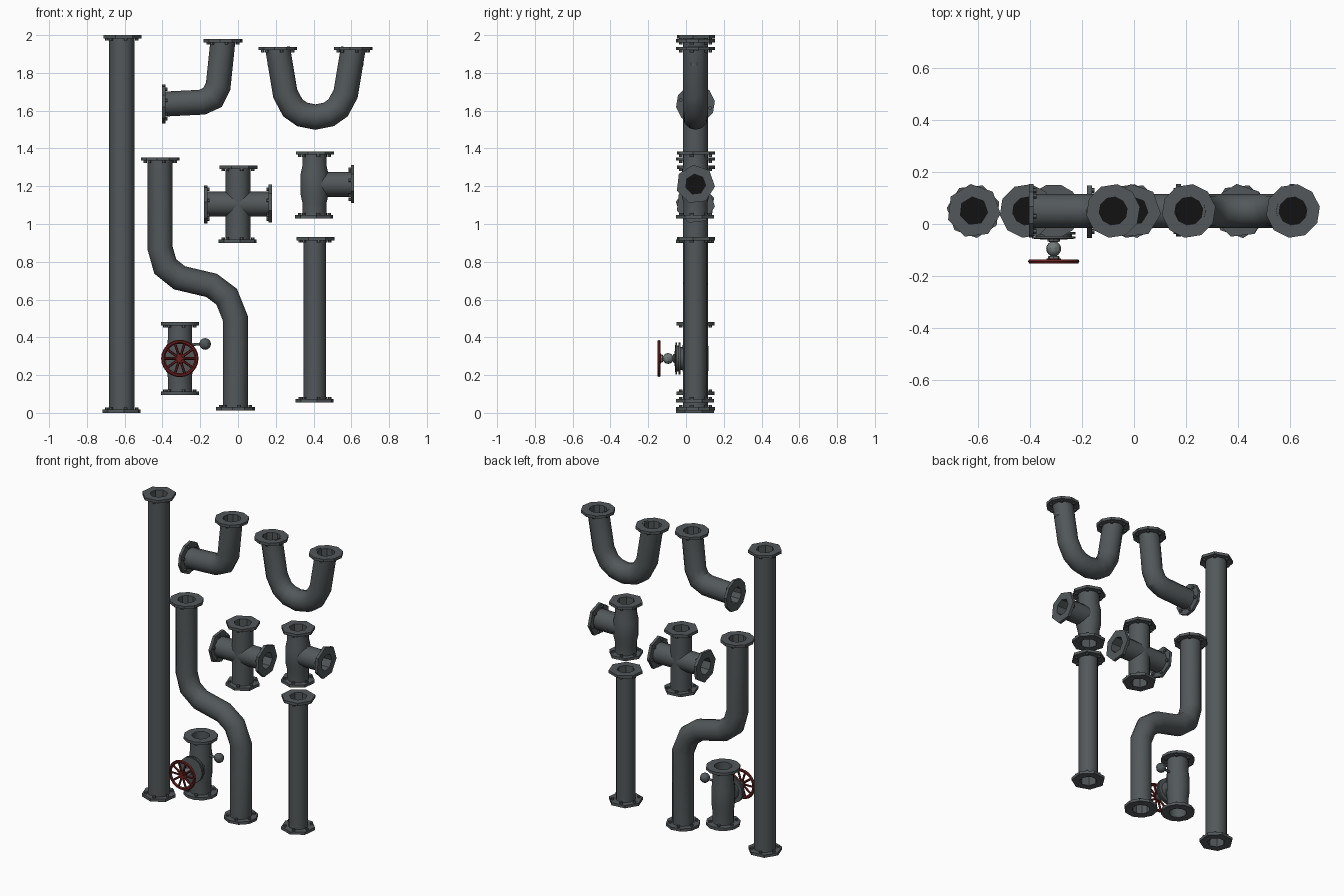
import bpy, bmesh
from math import pi, sin, cos, radians
from mathutils import Vector

cube = bpy.data.objects.get("Cube")
if cube:
    bpy.data.objects.remove(cube)


def material(name, rgb):
    m = bpy.data.materials.new(name)
    m.use_nodes = True
    m.diffuse_color = (*rgb, 1)
    bsdf = next(n for n in m.node_tree.nodes if n.type == 'BSDF_PRINCIPLED')
    bsdf.inputs["Base Color"].default_value = (*rgb, 1)
    bsdf.inputs["Roughness"].default_value = 0.6
    return m


IRON = material("dark grey iron", (0.085, 0.097, 0.102))
BORE = material("black bore", (0.006, 0.006, 0.007))
RED = material("dark red paint", (0.14, 0.014, 0.014))
STEEL = material("stem steel", (0.17, 0.19, 0.19))

Y0 = 0.05            # shared centre plane of all the pipes
R = 0.066            # pipe radius
UP, DOWN = Vector((0, 0, 1)), Vector((0, 0, -1))
LEFT, RIGHT = Vector((1, 0, 0)), Vector((-1, 0, 0))
FRONT = Vector((0, -1, 0))


def at(x, z, y=Y0):
    return Vector((x, y, z))


def skin(bm, rings, closed=False):
    """Join successive rings of vertices with quads."""
    n = len(rings[0])
    faces = []
    for a, b in zip(rings, rings[1:] + (rings[:1] if closed else [])):
        for i in range(n):
            j = (i + 1) % n
            faces.append(bm.faces.new((a[i], a[j], b[j], b[i])))
    return faces


def revolve(bm, origin, axis, profile, sides, closed=False, spin=0.0):
    """Turn a (radius, height) profile, listed from bottom to top, about an axis."""
    u = axis.orthogonal().normalized()
    v = axis.cross(u)
    rings = []
    for r, h in profile:
        ring = []
        for i in range(sides):
            a = spin + 2 * pi * i / sides
            ring.append(bm.verts.new(origin + axis * h + (u * cos(a) + v * sin(a)) * r))
        rings.append(ring)
    return skin(bm, rings, closed)


def sweep(bm, path, radius, sides=12):
    """Mitred tube along a path of (x, z) points."""
    pts = [at(*p) for p in path]
    dirs = [(b - a).normalized() for a, b in zip(pts, pts[1:])]
    rings = []
    for k, p in enumerate(pts):
        d0, d1 = dirs[max(k - 1, 0)], dirs[min(k, len(dirs) - 1)]
        t = (d0 + d1).normalized()
        n = Vector((0, 1, 0)).cross(t) / t.dot(d0)
        rings.append([bm.verts.new(p + radius * (n * cos(a) + Vector((0, sin(a), 0))))
                      for a in (2 * pi * i / sides for i in range(sides))])
    return skin(bm, rings)


def finish(name, bm, mats, angle=35):
    bmesh.ops.remove_doubles(bm, verts=bm.verts, dist=1e-5)
    me = bpy.data.meshes.new(name)
    bm.to_mesh(me)
    bm.free()
    for m in mats:
        me.materials.append(m)
    ob = bpy.data.objects.new(name, me)
    bpy.context.collection.objects.link(ob)
    bpy.ops.object.select_all(action='DESELECT')
    ob.select_set(True)
    bpy.context.view_layer.objects.active = ob
    bpy.ops.object.shade_smooth_by_angle(angle=radians(angle))
    return ob


def pipe(name, path, radius=R):
    bm = bmesh.new()
    sweep(bm, path, radius)
    finish(name, bm, [IRON])


def turned(name, origin, axis, profile, sides, mat=IRON, closed=False):
    bm = bmesh.new()
    revolve(bm, origin, axis, profile, sides, closed)
    finish(name, bm, [mat])


def ball(r, h, steps=8):
    return [(r * sin(pi * i / steps), h - r * cos(pi * i / steps)) for i in range(steps + 1)]


def flange(name, origin, axis, sides, depth=0.1):
    """Plate with an open bore and a ring of bolts on its pipe side."""
    bm = bmesh.new()
    t = 0.018
    faces = revolve(bm, origin, axis, [(0.06, -t), (0.104, -t), (0.104, 0), (0.054, 0),
                                       (0.054, -depth), (0, -depth)], sides)
    for f in faces[-sides:]:
        f.material_index = 1
    u = axis.orthogonal().normalized()
    v = axis.cross(u)
    for i in range(6):
        a = 2 * pi * i / 6
        c = origin + (u * cos(a) + v * sin(a)) * 0.081 - axis * t
        revolve(bm, c, -axis, [(0.01, 0), (0.01, 0.011), (0, 0.011)], 6)
    finish(name, bm, [IRON, BORE])


# Straight pipes
for name, x, low, high, r in (("long_pipe", -0.615, 0, 2, 0.067),
                              ("short_pipe", 0.407, 0.055, 0.93, 0.06)):
    pipe(name, [(x, low + 0.01), (x, high - 0.01)], r)
    flange(name + "_top_flange", at(x, high), UP, 7)
    flange(name + "_bottom_flange", at(x, low), DOWN, 7)

# Elbow
pipe("elbow_pipe", [(-0.39, 1.635), (-0.19, 1.645), (-0.135, 1.67), (-0.105, 1.73), (-0.08, 1.97)])
flange("elbow_top_flange", at(-0.08, 1.98), UP, 10)
flange("elbow_side_flange", at(-0.403, 1.635), RIGHT, 10)

# U-bend, mirrored about its middle
half = [(-0.2, 1.93), (-0.16, 1.69), (-0.12, 1.615), (-0.07, 1.58)]
bend = half + [(0, 1.566)] + [(-x, z) for x, z in reversed(half)]
pipe("u_bend_pipe", [(0.41 + x, z) for x, z in bend])
for side, x in (("right", 0.21), ("left", 0.61)):
    flange("u_bend_%s_flange" % side, at(x, 1.938), UP, 10)

# Offset pipe
pipe("offset_pipe", [(-0.412, 1.34), (-0.412, 0.87), (-0.385, 0.775), (-0.31, 0.715),
                     (-0.14, 0.675), (-0.06, 0.615), (-0.014, 0.5), (-0.014, 0.02)])
flange("offset_top_flange", at(-0.412, 1.353), UP, 10)
flange("offset_bottom_flange", at(-0.014, 0.012), DOWN, 10)

# Four-way cross
pipe("cross_upright", [(0, 0.91), (0, 1.3)])
pipe("cross_arm", [(-0.17, 1.105), (0.17, 1.105)])
for side, x, z, axis in (("top", 0, 1.31, UP), ("bottom", 0, 0.9, DOWN),
                         ("left", 0.18, 1.105, LEFT), ("right", -0.18, 1.105, RIGHT)):
    flange("cross_%s_flange" % side, at(x, z), axis, 7)

# Tee with a swollen middle
turned("tee_body", at(0.405, 1.21), UP, [(R, -0.17), (R, -0.1), (0.077, -0.05), (0.077, 0.05),
                                         (R, 0.1), (R, 0.165)], 12)
pipe("tee_branch", [(0.405, 1.21), (0.605, 1.21)])
for side, x, z, axis in (("top", 0.405, 1.385, UP), ("bottom", 0.405, 1.03, DOWN),
                         ("side", 0.615, 1.21, LEFT)):
    flange("tee_%s_flange" % side, at(x, z), axis, 7)

# Valve body and bonnet
VX, VZ = -0.308, 0.288
hub = at(VX, VZ, 0)
turned("valve_body", at(VX, VZ), UP, [(R, -0.18), (R, -0.1), (0.072, -0.05), (0.072, 0.05),
                                      (R, 0.1), (R, 0.18)], 12)
flange("valve_top_flange", at(VX, 0.48), UP, 12)
flange("valve_bottom_flange", at(VX, 0.095), DOWN, 12)
turned("valve_bonnet", hub, FRONT, [(0.06, -0.05), (0.06, 0.03), (0.084, 0.03), (0.084, 0.041),
                                    (0.07, 0.041), (0.07, 0.047), (0.084, 0.047),
                                    (0.084, 0.056), (0.035, 0.06), (0, 0.06)], 14)
turned("valve_packing_ball", hub, FRONT, ball(0.029, 0.095), 10, STEEL)
turned("valve_stem", hub, FRONT, [(0.024, 0.05), (0.024, 0.066), (0.013, 0.07), (0.013, 0.122),
                                  (0.022, 0.124), (0.022, 0.136), (0, 0.136)], 8, STEEL)

# Handwheel: rim, spokes and hub
turned("handwheel_rim", hub, FRONT, [(0.078, 0.143), (0.085, 0.136), (0.094, 0.136), (0.099, 0.143),
                                     (0.094, 0.151), (0.085, 0.151)], 24, RED, True)
bm = bmesh.new()
for i in range(10):
    a = 2 * pi * i / 10
    sweep(bm, [(VX + r * cos(a), VZ + r * sin(a)) for r in (0.015, 0.085)], 0.007, 6)
bmesh.ops.translate(bm, verts=bm.verts, vec=(0, -0.143 - Y0, 0))
finish("handwheel_spokes", bm, [RED])
turned("handwheel_hub", hub, FRONT, [(0, 0.133), (0.028, 0.133), (0.028, 0.147), (0.014, 0.149),
                                     (0.014, 0.152), (0, 0.152)], 10, RED)

# Side knob on the valve
pipe("valve_knob_arm", [(VX + 0.05, 0.36), (-0.19, 0.365)], 0.007)
turned("valve_knob", at(-0.174, 0.365), UP, ball(0.031, 0), 10)
